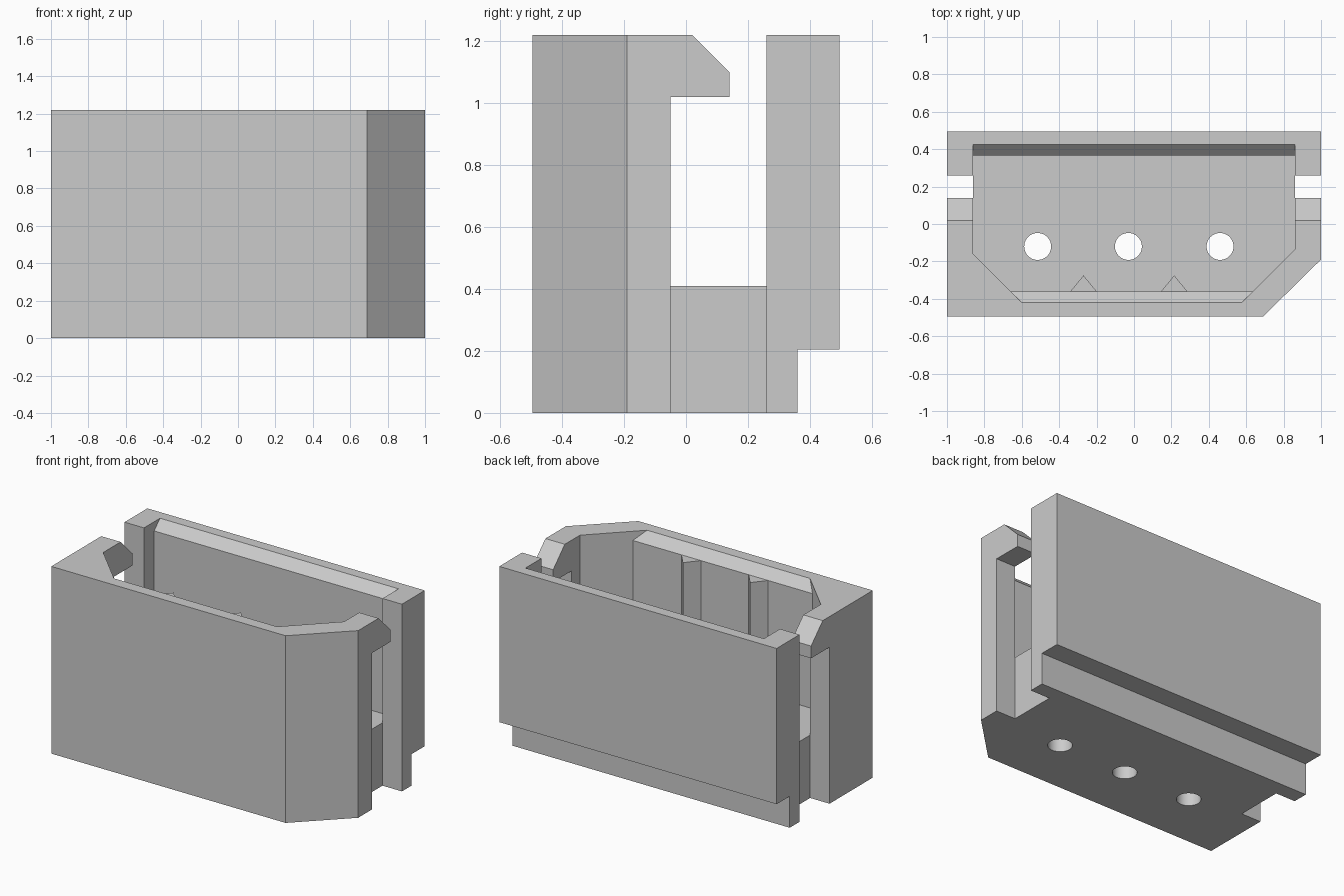
import bpy
import bmesh
import math

if "Cube" in bpy.data.objects:
    bpy.data.objects.remove(bpy.data.objects["Cube"])

FLOOR, RIM_START, TOP = 0.41, 1.16, 1.22
INNER_X, OVER = 0.86, 1.3

grey = bpy.data.materials.new("light grey plastic")
grey.use_nodes = True
grey.diffuse_color = (0.6, 0.6, 0.6, 1)
grey.node_tree.nodes["Principled BSDF"].inputs["Base Color"].default_value = grey.diffuse_color


def loft(name, sections):
    """Solid skinned through matching closed outlines."""
    bm = bmesh.new()
    rings = [[bm.verts.new(p) for p in s] for s in sections]
    count = len(rings[0])
    for low, high in zip(rings, rings[1:]):
        for i in range(count):
            j = (i + 1) % count
            bm.faces.new((low[i], low[j], high[j], high[i]))
    bm.faces.new(rings[0][::-1])
    bm.faces.new(rings[-1])
    bmesh.ops.recalc_face_normals(bm, faces=bm.faces)
    mesh = bpy.data.meshes.new(name)
    bm.to_mesh(mesh)
    bm.free()
    mesh.materials.append(grey)
    obj = bpy.data.objects.new(name, mesh)
    bpy.context.collection.objects.link(obj)
    return obj


def prism_z(name, plan, z0, z1):
    return loft(name, [[(x, y, z) for x, y in plan] for z in (z0, z1)])


def prism_x(name, profile, x0, x1):
    return loft(name, [[(x, y, z) for y, z in profile] for x in (x0, x1)])


def cavity_section(front, back, z):
    """Cavity outline; both front corners run at 45 degrees."""
    left_y, right_y = -0.16, -0.135
    return [(-INNER_X, back, z), (-INNER_X, left_y, z),
            (-INNER_X + left_y - front, front, z),
            (INNER_X - right_y + front, front, z),
            (INNER_X, right_y, z), (INNER_X, back, z)]


# Outer block with one bevelled corner
housing = prism_z("housing", [(-1, -0.495), (0.69, -0.495), (1, -0.19),
                              (1, 0.495), (-1, 0.495)], 0, TOP)

# Cavity with sloped lead-ins at front and back of the rim
cutters = [loft("cavity_cutter", [
    cavity_section(-0.36, 0.365, FLOOR), cavity_section(-0.36, 0.365, RIM_START),
    cavity_section(-0.42, 0.425, TOP), cavity_section(-0.42, 0.425, OVER)])]

# Side slots that leave a hook at the top
slot = [(-0.05, -0.1), (0.26, -0.1), (0.26, OVER), (-0.06, OVER),
        (0.14, 1.1), (0.14, 1.02), (-0.05, 1.02)]
for side in (-1, 1):
    cutters.append(prism_x("slot_cutter", slot, side * INNER_X, side * 1.1))

# Step along the lower back edge
step = [(0.36, -0.1), (0.6, -0.1), (0.6, 0.205), (0.36, 0.205)]
cutters.append(prism_x("step_cutter", step, -1.1, 1.1))

# Three round holes through the floor
for hole_x in (-0.515, -0.03, 0.46):
    ring = [math.tau * i / 48 for i in range(48)]
    plan = [(hole_x + 0.072 * math.cos(a), -0.12 + 0.072 * math.sin(a)) for a in ring]
    cutters.append(prism_z("hole_cutter", plan, -0.1, FLOOR + 0.1))

# Cut the housing, then discard the cutters
for cutter in cutters:
    mod = housing.modifiers.new(cutter.name, "BOOLEAN")
    mod.operation = "DIFFERENCE"
    mod.solver = "EXACT"
    mod.object = cutter
bpy.context.view_layer.update()
evaluated = housing.evaluated_get(bpy.context.evaluated_depsgraph_get())
cut_mesh = bpy.data.meshes.new_from_object(evaluated)
housing.modifiers.clear()
housing.data = cut_mesh
for cutter in cutters:
    bpy.data.objects.remove(cutter)

# Smooth the hole walls only
bpy.context.view_layer.objects.active = housing
housing.select_set(True)
bpy.ops.object.shade_smooth_by_angle(angle=math.radians(25))

# Pointed ribs on the inside of the front wall
for number, rib_x in enumerate((-0.27, 0.215), 1):
    prism_z(f"divider_rib_{number}", [(rib_x - 0.07, -0.36), (rib_x + 0.07, -0.36),
                                      (rib_x, -0.275)], FLOOR, RIM_START)
